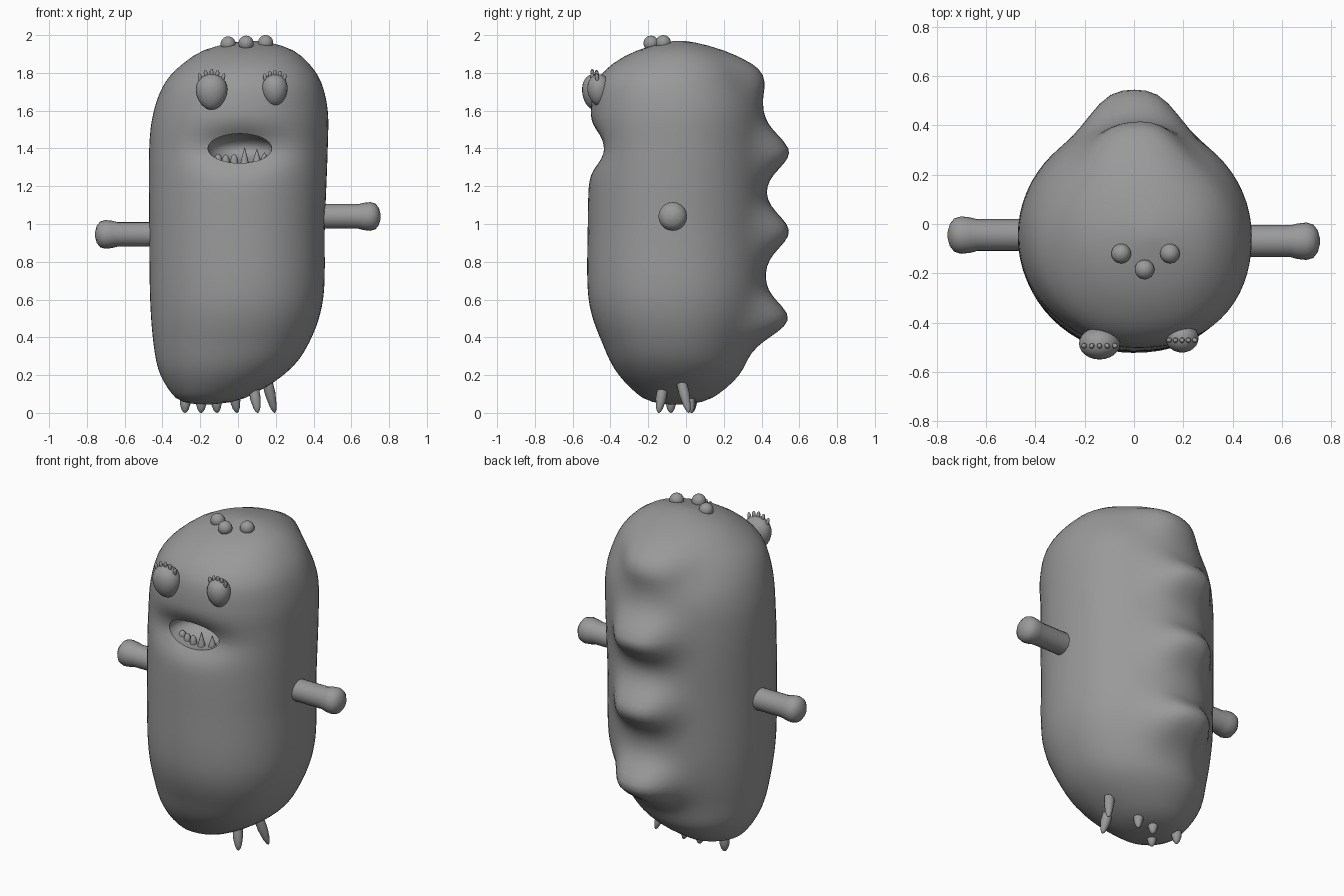
import bpy, bmesh, math
from mathutils import Vector, Matrix

cube = bpy.data.objects.get("Cube")
if cube:
    bpy.data.objects.remove(cube, do_unlink=True)

grey = bpy.data.materials.new("plain_grey")
grey.use_nodes = True
colour = (0.32, 0.32, 0.32, 1)
grey.diffuse_color = colour
grey.node_tree.nodes["Principled BSDF"].inputs["Base Color"].default_value = colour


def finish(name, bm):
    """Turn a bmesh into a grey object."""
    bmesh.ops.recalc_face_normals(bm, faces=bm.faces)
    mesh = bpy.data.meshes.new(name)
    bm.to_mesh(mesh)
    bm.free()
    mesh.materials.append(grey)
    obj = bpy.data.objects.new(name, mesh)
    bpy.context.collection.objects.link(obj)
    return obj


def smooth(obj, angle=50):
    bpy.ops.object.select_all(action="DESELECT")
    obj.select_set(True)
    bpy.context.view_layer.objects.active = obj
    bpy.ops.object.shade_smooth_by_angle(angle=math.radians(angle))


def skin(name, rings):
    """Bridge rings of points; the first and last rings are closed by fans."""
    bm = bmesh.new()
    loops = [[bm.verts.new(p) for p in ring] for ring in rings]
    for low, high in zip(loops, loops[1:]):
        for i in range(len(low)):
            j = (i + 1) % len(low)
            bm.faces.new((low[i], low[j], high[j], high[i]))
    for loop in (loops[0], loops[-1]):
        centre = sum((v.co for v in loop), Vector()) / len(loop)
        tip = bm.verts.new(centre)
        for i in range(len(loop)):
            bm.faces.new((loop[i], loop[(i + 1) % len(loop)], tip))
    return finish(name, bm)


def lathe(name, start, end, profile, sides=16):
    """Round limb from start to end; profile holds (fraction, radius)."""
    start, end = Vector(start), Vector(end)
    turn = (end - start).to_track_quat("Z", "Y")
    rings = []
    for t, r in profile:
        rings.append([start.lerp(end, t) + turn @ Vector((r * math.cos(a), r * math.sin(a), 0))
                      for a in (math.tau * i / sides for i in range(sides))])
    obj = skin(name, rings)
    smooth(obj)
    return obj


def ball(name, centre, radii, taper=0):
    """Ellipsoid, optionally narrowed toward its bottom."""
    bm = bmesh.new()
    bmesh.ops.create_uvsphere(bm, u_segments=24, v_segments=16, radius=1)
    for v in bm.verts:
        k = 1 + taper * v.co.z
        v.co.x *= k
        v.co.y *= k
    bmesh.ops.transform(bm, matrix=Matrix.Translation(centre) @ Matrix.Diagonal((*radii, 1)), verts=bm.verts)
    obj = finish(name, bm)
    smooth(obj)
    return obj


def bell(d, width, power=2):
    return math.exp(-abs(d / width) ** power)


# Body outline: height, right edge, left edge, front edge, back edge
outline = [
    (.045, -.18, -.16, -.07, -.05), (.05, -.25, -.09, -.13, .03),
    (.08, -.33, .04, -.23, .14), (.2, -.41, .24, -.355, .28),
    (.35, -.445, .365, -.435, .34), (.6, -.465, .45, -.515, .41),
    (1, -.47, .46, -.52, .415), (1.4, -.47, .475, -.51, .415),
    (1.6, -.445, .475, -.505, .4), (1.75, -.385, .44, -.475, .34),
    (1.85, -.29, .375, -.385, .28), (1.92, -.18, .29, -.255, .17),
    (1.96, -.03, .17, -.11, .04), (1.97, .06, .08, -.05, -.03)]
back_bumps = [(.49, .15), (.96, .13), (1.38, .13), (1.79, .085)]
mouth = Vector((.01, -.425, 1.4))
mouth_size = Vector((.17, .17, .08))


def spline(rows, k, t):
    """Smooth blend between outline rows k and k + 1."""
    a, b, c, d = (Vector(rows[min(max(k + o, 0), len(rows) - 1)]) for o in (-1, 0, 1, 2))
    return b + (c - a) * t / 2 + (a * 2 - b * 5 + c * 4 - d) * t ** 2 / 2 + (b * 3 - a - c * 3 + d) * t ** 3 / 2


def body_ring(row, sides=64):
    z, right, left, front, back = row
    ring = []
    for i in range(sides):
        a = math.tau * i / sides
        c, s = math.cos(a), math.sin(a)
        # The front left quarter is a little squarer than the rest
        if c > 0 and s < 0:
            c, s = c ** .9, -abs(s) ** .9
        x = (left + right) / 2 + (left - right) / 2 * c
        y = (front + back) / 2 + (back - front) / 2 * s
        if s > 0:
            y += sum(h * bell(z - m, .12) for m, h in back_bumps) * bell(x, .2, 3.5) * s
        else:
            y -= .09 * bell(z - mouth.z, .1) * bell(x - mouth.x, .24) * s
        ring.append((x, y, z))
    return ring


rows = []
for k in range(len(outline) - 1):
    steps = max(2, round((outline[k + 1][0] - outline[k][0]) / .03))
    rows += [spline(outline, k, s / steps) for s in range(steps)]
rows.append(Vector(outline[-1]))
body = skin("body", [body_ring(row) for row in rows])

# Mouth hollow
cutter = ball("mouth_cutter", mouth, mouth_size)
cutter.hide_render = True
cut = body.modifiers.new("mouth_cut", "BOOLEAN")
cut.operation = "DIFFERENCE"
cut.solver = "EXACT"
cut.object = cutter
bpy.context.view_layer.objects.active = body
bpy.ops.object.modifier_apply(modifier=cut.name)
bpy.data.objects.remove(cutter, do_unlink=True)
smooth(body, 40)

# Teeth along the lower lip
spike = [(0, .024), (.4, .016), (.8, .006), (1, .001)]
peg = [(0, .02), (.5, .02), (.8, .013), (1, .003)]
for i, (x, height, shape) in enumerate([(-.105, .03, peg), (-.065, .04, peg), (-.02, .05, peg),
                                        (.035, .085, spike), (.1, .065, spike), (.14, .03, spike)]):
    u = (x - mouth.x) / mouth_size.x
    floor = mouth.z - mouth_size.z * math.sqrt(1 - u * u)
    y = -.4 + .04 * u * u
    lathe(f"tooth_{i + 1}", (x, y, floor - .01), (x, y, floor + height), shape, 12)

# Eyes and lashes
capsule = [(0, .6), (.3, 1), (.75, 1), (.93, .6), (1, .1)]
for side, centre, size in [("right", Vector((-.14, -.485, 1.7)), Vector((.083, .065, .095))),
                           ("left", Vector((.195, -.462, 1.71)), Vector((.067, .06, .083)))]:
    ball(side + "_eye", centre, size, .12)
    for i in range(5):
        s = (i - 2) / 2
        base = centre + Vector((s * size.x * .66, -.005, size.z * (.88 - .24 * s * s)))
        tip = base + Vector((s * .012, -.008, size.z * .4))
        lathe(f"{side}_lash_{i + 1}", base - Vector((0, 0, .015)), tip, [(t, r * .01) for t, r in capsule], 10)

# Knobs on the crown
for i, (x, y, z) in enumerate([(-.052, -.12, 1.953), (.043, -.185, 1.957), (.146, -.12, 1.96)]):
    ball(f"crown_knob_{i + 1}", (x, y, z), (.04, .04, .04))

# Arms with rounded hands
arm = [(0, .065), (.74, .065), (.8, .072), (.88, .076), (.94, .068), (.98, .045), (1, .012)]
lathe("right_arm", (-.3, -.045, .945), (-.757, -.045, .945), arm, 20)
lathe("left_arm", (.3, -.07, 1.04), (.755, -.07, 1.04), arm, 20)

# Small tapered legs
leg = [(0, .02), (.3, .028), (.6, .028), (.85, .019), (.96, .01), (1, .002)]
for i, (x, y, top, lean) in enumerate([(.135, -.045, .25, .06), (.075, -.115, .18, .03), (-.03, .005, .16, .025),
                                       (-.12, .02, .12, .01), (-.195, -.08, .12, 0), (-.28, .03, .12, 0)]):
    y_lean = lean if y > -.1 else -lean
    lathe(f"leg_{i + 1}", (x, y, top), (x + lean, y + y_lean, 0), leg, 14)
